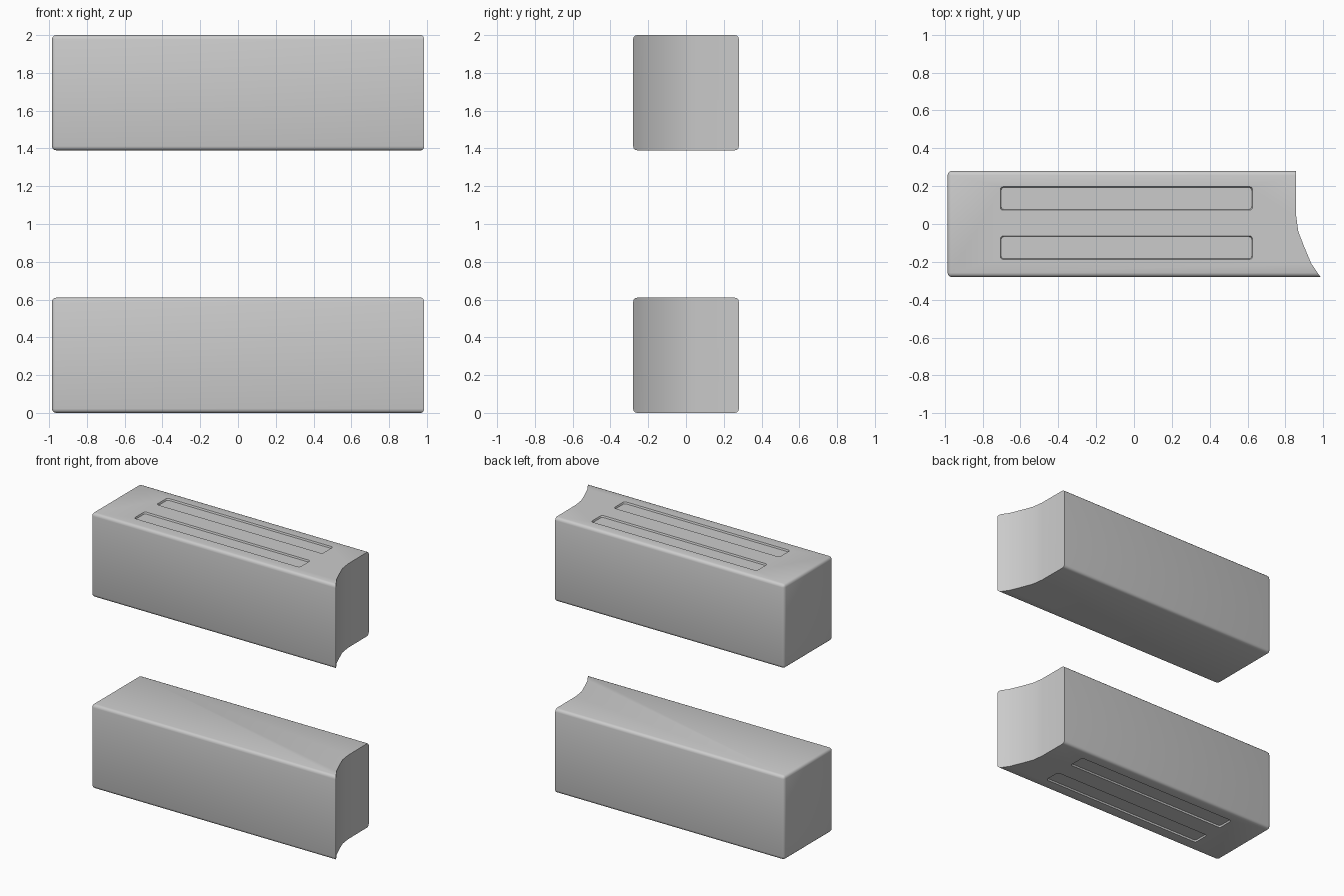
import bpy, bmesh, math
from mathutils import Matrix, Vector

if "Cube" in bpy.data.objects:
    bpy.data.objects.remove(bpy.data.objects["Cube"])

grey = bpy.data.materials.new("light grey")
grey.diffuse_color = (0.6, 0.6, 0.6, 1)
grey.use_nodes = True
grey.node_tree.nodes["Principled BSDF"].inputs["Base Color"].default_value = grey.diffuse_color


def make_object(name, bm):
    bmesh.ops.recalc_face_normals(bm, faces=bm.faces)
    me = bpy.data.meshes.new(name)
    bm.to_mesh(me)
    bm.free()
    me.materials.append(grey)
    ob = bpy.data.objects.new(name, me)
    bpy.context.collection.objects.link(ob)
    return ob


def box(x0, x1, y0, y1, z0, z1):
    bm = bmesh.new()
    bmesh.ops.create_cube(bm, size=1)
    size = Vector((x1 - x0, y1 - y0, z1 - z0))
    mid = Vector((x0 + x1, y0 + y1, z0 + z1)) / 2
    for v in bm.verts:
        v.co = Vector(a * b for a, b in zip(v.co, size)) + mid
    return bm


def cut(ob, cutter):
    mod = ob.modifiers.new("cut", 'BOOLEAN')
    mod.operation, mod.solver, mod.object = 'DIFFERENCE', 'EXACT', cutter
    cutter.hide_render = True
    cutter.hide_viewport = False


# Rounded bar, left long on the right so the scooped end can be trimmed
bm = box(-0.985, 1.1, -0.28, 0.28, 1.39, 2.0)
edges = [e for e in bm.edges if min(v.co.x for v in e.verts) < 0]
bmesh.ops.bevel(bm, geom=edges, offset=0.022, segments=3, profile=0.5,
                affect='EDGES')
upper = make_object("upper_bar", bm)

# Scooped end cutter
outline = [(1.007, -0.31), (0.985, -0.28), (0.937, -0.21), (0.899, -0.12),
           (0.868, -0.04), (0.857, 0.04), (0.855, 0.32), (1.3, 0.32), (1.3, -0.31)]
bm = bmesh.new()
face = bm.faces.new([bm.verts.new((x, y, 1.3)) for x, y in outline])
ext = bmesh.ops.extrude_face_region(bm, geom=[face])["geom"]
bmesh.ops.translate(bm, vec=(0, 0, 0.8),
                    verts=[g for g in ext if isinstance(g, bmesh.types.BMVert)])
cutters = [make_object("scoop_cutter", bm)]

# Two shallow grooves with rounded corners and sloping walls
for y in (0.135, -0.125):
    bm = box(-0.71, 0.63, y - 0.066, y + 0.066, 1.988, 2.012)
    upright = [e for e in bm.edges
               if abs(e.verts[0].co.z - e.verts[1].co.z) > 0.01]
    bmesh.ops.bevel(bm, geom=upright, offset=0.015, segments=3, profile=0.5,
                    affect='EDGES')
    for v in bm.verts:
        if v.co.z < 2:
            v.co.x -= math.copysign(0.008, v.co.x)
            v.co.y -= math.copysign(0.008, v.co.y - y)
    cutters.append(make_object("groove_cutter", bm))

for c in cutters:
    cut(upper, c)

# Bake the cuts, then clear the cutters
bpy.context.view_layer.update()
dg = bpy.context.evaluated_depsgraph_get()
baked = bpy.data.meshes.new_from_object(upper.evaluated_get(dg))
upper.modifiers.clear()
upper.data = baked
for c in cutters:
    bpy.data.objects.remove(c)

# Lower bar is the upper one mirrored, with its grooves underneath
bm = bmesh.new()
bm.from_mesh(baked)
bmesh.ops.transform(bm, verts=bm.verts,
                    matrix=Matrix.Translation((0, 0, 2)) @ Matrix.Diagonal((1, 1, -1, 1)))
lower = make_object("lower_bar", bm)

# Smooth bevels, crisp corners
for ob in (upper, lower):
    bpy.ops.object.select_all(action='DESELECT')
    ob.select_set(True)
    bpy.context.view_layer.objects.active = ob
    bpy.ops.object.shade_smooth_by_angle(angle=math.radians(32))
